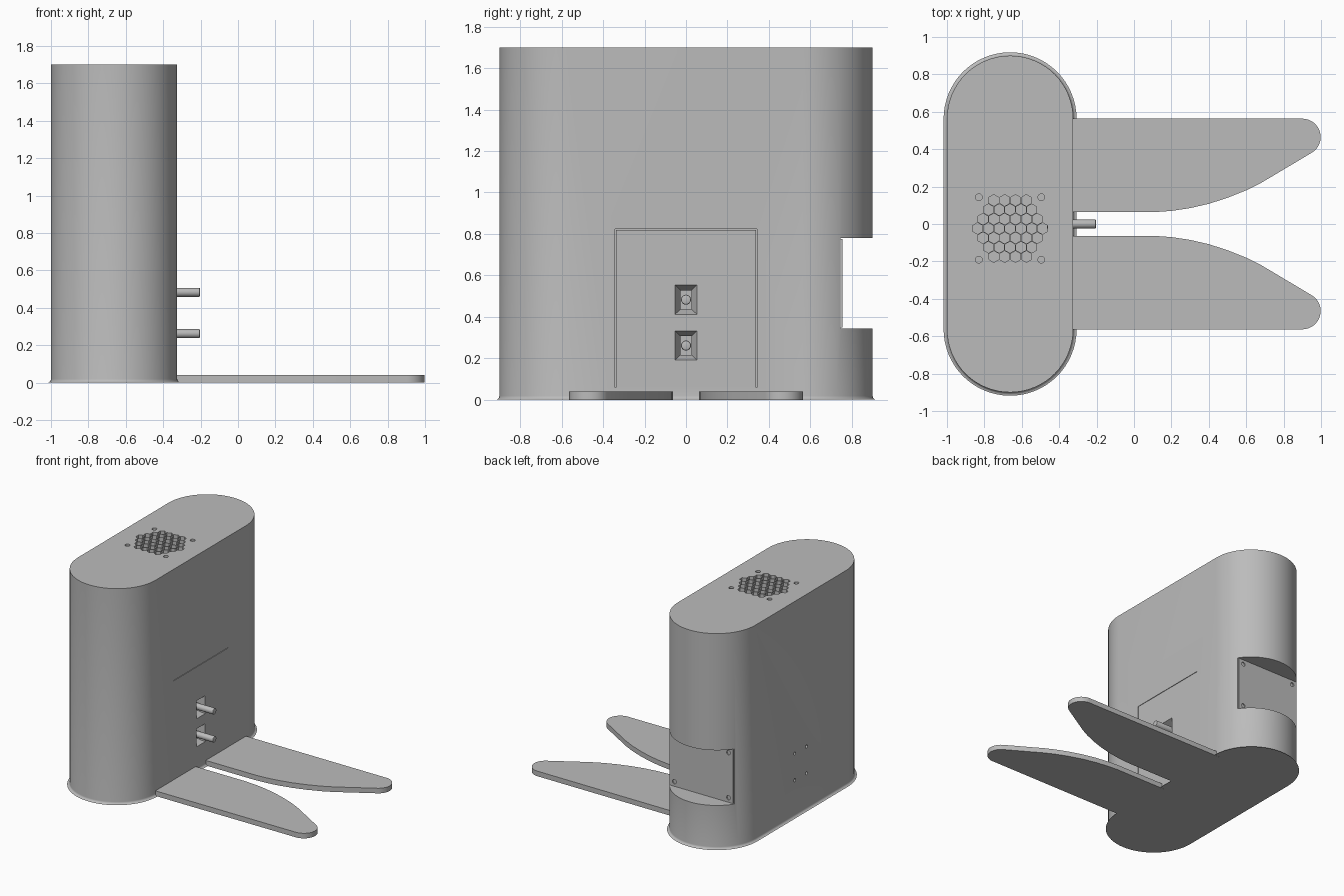
import bpy, bmesh
from math import sin, cos, pi, radians, sqrt

cube = bpy.data.objects.get("Cube")
if cube:
    bpy.data.objects.remove(cube)

grey = bpy.data.materials.new("plain grey")
grey.use_nodes = True
COLOUR = (0.5, 0.5, 0.5, 1)
grey.diffuse_color = COLOUR
grey.node_tree.nodes["Principled BSDF"].inputs["Base Color"].default_value = COLOUR

CX, R, HALF, TOP = -0.6625, 0.3375, 0.5625, 1.7
SIDE = CX + R
AXES = {"X": lambda a, b, h: (h, a, b),
        "Y": lambda a, b, h: (a, h, b),
        "Z": lambda a, b, h: (a, b, h)}


def arc(cx, cy, r, start, end, n):
    return [(cx + r * cos(radians(start + (end - start) * i / n)),
             cy + r * sin(radians(start + (end - start) * i / n))) for i in range(n + 1)]


def circle(cx, cy, r, n=20, start=0):
    return arc(cx, cy, r, start, start + 360, n)[:-1]


def rect(a0, a1, b0, b1):
    return [(a0, b0), (a1, b0), (a1, b1), (a0, b1)]


def slot(r, half, n=32):
    return arc(CX, half, r, 0, 180, n) + arc(CX, -half, r, 180, 360, n)


def prism(bm, outline, h0, h1, axis="Z"):
    put = AXES[axis]
    low = [bm.verts.new(put(a, b, h0)) for a, b in outline]
    high = [bm.verts.new(put(a, b, h1)) for a, b in outline]
    bm.faces.new(low)
    bm.faces.new(high)
    for i in range(len(low)):
        j = (i + 1) % len(low)
        bm.faces.new((low[i], low[j], high[j], high[i]))


def finish(bm, name, smooth=True):
    bmesh.ops.recalc_face_normals(bm, faces=bm.faces)
    mesh = bpy.data.meshes.new(name)
    bm.to_mesh(mesh)
    bm.free()
    obj = bpy.data.objects.new(name, mesh)
    bpy.context.collection.objects.link(obj)
    mesh.materials.append(grey)
    if smooth:
        shade(obj)
    return obj


def activate(obj):
    bpy.ops.object.select_all(action="DESELECT")
    obj.select_set(True)
    bpy.context.view_layer.objects.active = obj


def shade(obj):
    activate(obj)
    bpy.ops.object.shade_smooth_by_angle(angle=radians(30))


def cut(obj, bm):
    cutter = finish(bm, "cutter", smooth=False)
    cutter.hide_render = True
    activate(obj)
    mod = obj.modifiers.new("cut", "BOOLEAN")
    mod.operation, mod.solver, mod.object = "DIFFERENCE", "EXACT", cutter
    bpy.ops.object.modifier_apply(modifier=mod.name)
    bpy.data.objects.remove(cutter)


# Housing: rounded slot with softened top and bottom rims
bm = bmesh.new()
prism(bm, slot(R, HALF), 0.001, TOP)
for height, size in ((TOP, 0.028), (0.001, 0.018)):
    rim = [e for e in bm.edges if all(abs(v.co.z - height) < 1e-4 for v in e.verts)]
    bmesh.ops.bevel(bm, geom=rim, offset=size, segments=4, profile=0.5, affect="EDGES")
housing = finish(bm, "housing", smooth=False)

# Hollow inside
bm = bmesh.new()
prism(bm, slot(0.29, 0.41), 0.05, 1.65)
cut(housing, bm)

bm = bmesh.new()
# Honeycomb vent and its four corner holes
PITCH, VENT_Y = 0.058, -0.024
for row in range(-3, 4):
    count = 7 - abs(row)
    for i in range(count):
        x = CX + (i - (count - 1) / 2) * PITCH
        y = VENT_Y + row * PITCH * sqrt(3) / 2
        prism(bm, circle(x, y, 0.0305, 6, 30), 1.62, 1.75)
for sx in (-1, 1):
    for sy in (-1, 1):
        prism(bm, circle(CX + sx * 0.167, VENT_Y + sy * 0.167, 0.018), 1.62, 1.75)

# Back notch
NOTCH0, NOTCH1, NOTCH_Y = 0.345, 0.78, 0.745
prism(bm, rect(-1.1, -0.2, NOTCH0, NOTCH1), NOTCH_Y, 1.0, "Y")

# Contact openings, panel seam and far-side screw holes
CONTACTS = (0.262, 0.483)
for z in CONTACTS:
    prism(bm, rect(-0.053, 0.053, z - 0.071, z + 0.071), SIDE - 0.1, SIDE + 0.1, "X")
SEAM = 0.004
prism(bm, rect(-0.342, 0.342, 0.82, 0.82 + SEAM), SIDE - 0.01, SIDE + 0.05, "X")
for y in (-0.342, 0.342 - SEAM):
    prism(bm, rect(y, y + SEAM, 0.06, 0.818), SIDE - 0.01, SIDE + 0.05, "X")
for y in (-0.073, 0.073):
    for z in (0.29, 0.5):
        prism(bm, circle(y, z, 0.012, 16), -1.05, -0.9, "X")
cut(housing, bm)
shade(housing)

# Cover plate in the notch with four screw holes
bm = bmesh.new()
half_width = sqrt(R ** 2 - (NOTCH_Y + 0.01 - HALF) ** 2)
prism(bm, rect(CX - half_width, CX + half_width, NOTCH0 + 0.004, NOTCH1 - 0.004),
      NOTCH_Y - 0.002, NOTCH_Y + 0.009, "Y")
plate = finish(bm, "notch_cover_plate", smooth=False)
bm = bmesh.new()
for sx in (-1, 1):
    for z in (NOTCH0 + 0.04, NOTCH1 - 0.04):
        prism(bm, circle(CX + sx * 0.236, z, 0.017), NOTCH_Y + 0.0005, 0.8, "Y")
cut(plate, bm)
shade(plate)

# Tapered contact sockets with projecting pins
for label, z in zip(("lower", "upper"), CONTACTS):
    bm = bmesh.new()
    rings = []
    for x, w, h in ((SIDE - 0.001, 0.053, 0.071), (SIDE - 0.06, 0.026, 0.045),
                    (SIDE - 0.13, 0.026, 0.045)):
        rings.append([bm.verts.new((x, a, b)) for a, b in rect(-w, w, z - h, z + h)])
    for near, far in zip(rings, rings[1:]):
        for i in range(4):
            j = (i + 1) % 4
            bm.faces.new((near[i], near[j], far[j], far[i]))
    bm.faces.new(rings[-1])
    finish(bm, label + "_contact_socket", smooth=False)

    bm = bmesh.new()
    prism(bm, circle(0, z, 0.024, 28), SIDE - 0.14, -0.203, "X")
    tip = [e for e in bm.edges if all(v.co.x > -0.21 for v in e.verts)]
    bmesh.ops.bevel(bm, geom=tip, offset=0.006, segments=2, profile=0.5, affect="EDGES")
    finish(bm, label + "_contact_pin")

# Mirrored flat feet
foot = [(SIDE - 0.03, 0.063), (0.1, 0.063), (0.2, 0.07), (0.3, 0.085), (0.4, 0.108),
        (0.5, 0.14), (0.6, 0.18), (0.68, 0.22)]
foot += arc(0.9, 0.465, 0.098, -58, 88, 16) + [(SIDE - 0.03, 0.565)]
for label, side in (("front", -1), ("back", 1)):
    bm = bmesh.new()
    prism(bm, [(x, side * y) for x, y in foot], 0, 0.04)
    finish(bm, label + "_foot")
